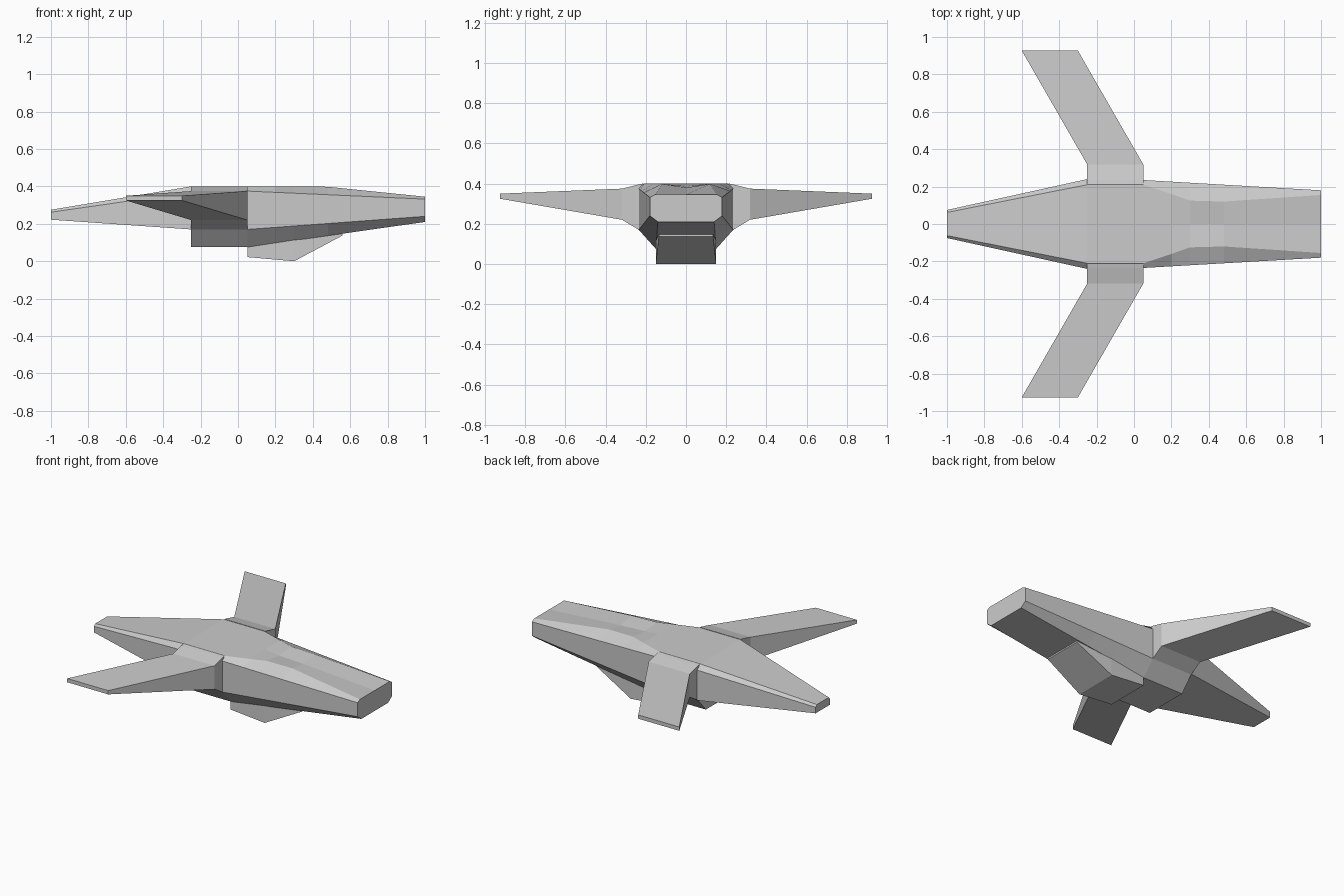
import bpy, bmesh

if "Cube" in bpy.data.objects:
    bpy.data.objects.remove(bpy.data.objects["Cube"])


def loft(name, rings):
    """Skin a closed solid through a list of equal-length 3D rings."""
    bm = bmesh.new()
    loops = [[bm.verts.new(p) for p in ring] for ring in rings]
    for a, b in zip(loops, loops[1:]):
        for i in range(len(a)):
            j = (i + 1) % len(a)
            bm.faces.new((a[i], a[j], b[j], b[i]))
    bm.faces.new(loops[0])
    bm.faces.new(loops[-1])
    bmesh.ops.recalc_face_normals(bm, faces=bm.faces)
    mesh = bpy.data.meshes.new(name)
    bm.to_mesh(mesh)
    bm.free()
    obj = bpy.data.objects.new(name, mesh)
    bpy.context.collection.objects.link(obj)
    return obj


def section(x, half):
    """Full cross-section from a half profile running bottom centre to top centre."""
    left = [(x, -y, z) for y, z in reversed(half[1:-1])]
    return [(x, y, z) for y, z in half] + left


# Tapered tail
loft("tail", [
    section(-1.0, [(0, .222), (.075, .222), (.075, .262), (.062, .275), (0, .275)]),
    section(-.25, [(0, .17), (.24, .17), (.24, .37), (.21, .4), (0, .4)]),
])


# Main hull and nose: straight lower body, top ridges pinch in beside a shallow trough
def hull_ring(x, ridge_y, ridge_z, mid_z):
    t = max(0, (x - .05) / .95)
    mix = lambda a, b: a + (b - a) * t
    return section(x, [
        (0, mix(.075, .21)), (mix(.15, .14), mix(.075, .21)),
        (mix(.235, .18), mix(.17, .24)), (mix(.235, .18), mix(.375, .332)),
        (ridge_y, ridge_z), (0, mid_z)])


loft("hull", [hull_ring(*r) for r in (
    (-.25, .21, .4, .4), (.05, .21, .4, .4), (.2, .16, .4, .4),
    (.3, .125, .4, .388), (.48, .12, .398, .38), (1.0, .155, .345, .345))])

# Belly pod with wedge front
loft("belly_pod", [
    [(x, -w, zb), (x, w, zb), (x, w, zt), (x, -w, zt)]
    for x, w, zb, zt in ((.05, .15, .022, .12), (.3, .15, 0, .15), (.56, .135, .138, .18))])

# Swept wings with a straight root block, mirrored across the centre
wing = loft("wings", [
    [(xa, y, zb), (xb, y, zb), (xb, y, zt), (xa, y, zt)]
    for y, xa, xb, zb, zt in (
        (.215, -.25, .05, .165, .4), (.235, -.25, .05, .17, .396),
        (.318, -.25, .05, .22, .375), (.927, -.6, -.3, .325, .35))])
mirror = wing.modifiers.new("mirror", 'MIRROR')
mirror.use_axis = (False, True, False)
